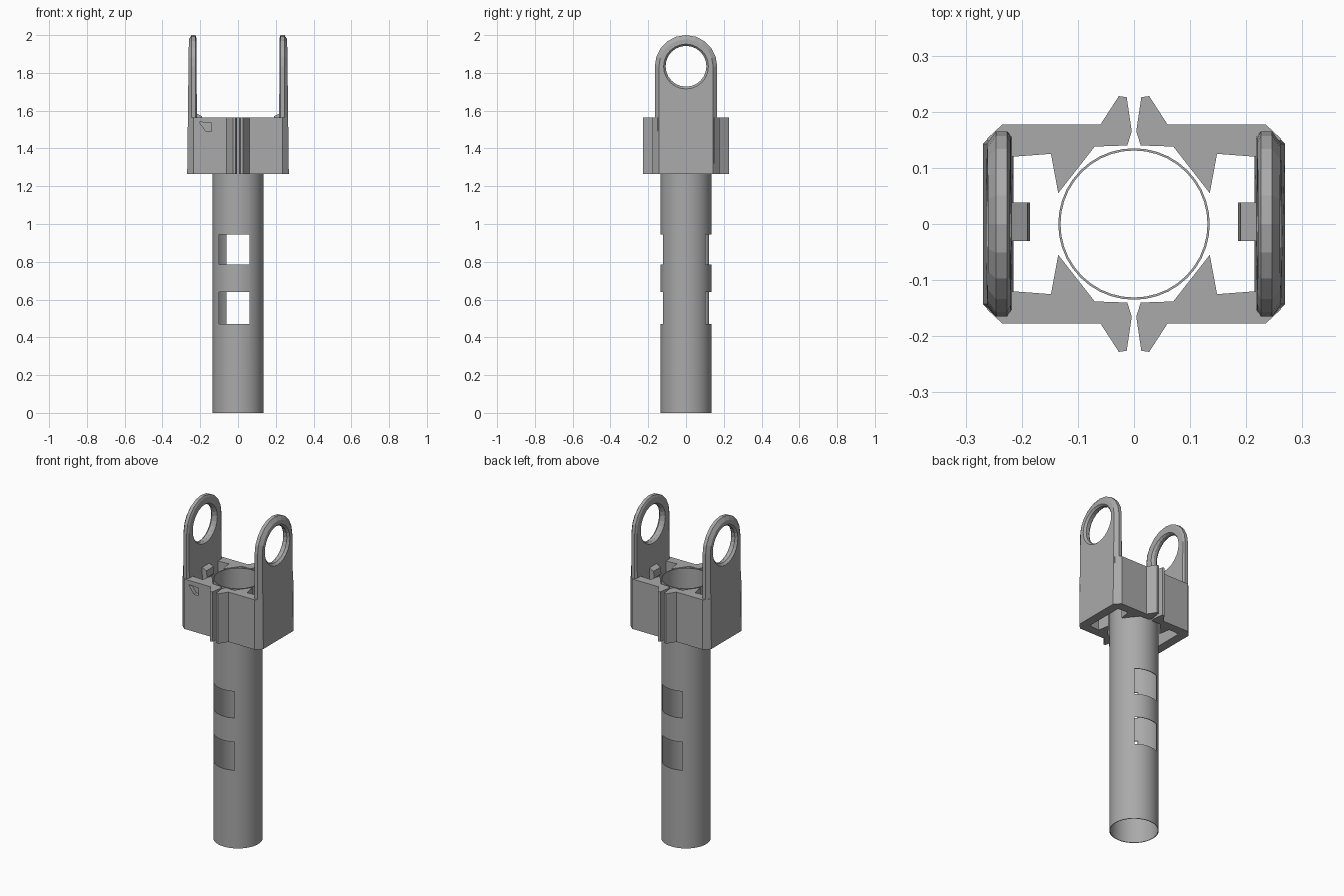
import bpy, bmesh, math
from mathutils import Vector

cube = bpy.data.objects.get("Cube")
if cube:
    bpy.data.objects.remove(cube)

grey = bpy.data.materials.new("metal grey")
grey.use_nodes = True
colour = (0.4, 0.4, 0.4, 1)
grey.diffuse_color = colour
grey.node_tree.nodes["Principled BSDF"].inputs["Base Color"].default_value = colour


def loft(name, rings, caps=True):
    """Skin a list of equal-length closed rings of points."""
    bm = bmesh.new()
    loops = [[bm.verts.new(p) for p in ring] for ring in rings]
    n = len(loops[0])
    for a, b in zip(loops, loops[1:]):
        for i in range(n):
            j = (i + 1) % n
            bm.faces.new((a[i], a[j], b[j], b[i]))
    if caps:
        bm.faces.new(loops[0][::-1])
        bm.faces.new(loops[-1])
    bmesh.ops.recalc_face_normals(bm, faces=bm.faces)
    mesh = bpy.data.meshes.new(name)
    bm.to_mesh(mesh)
    bm.free()
    mesh.materials.append(grey)
    obj = bpy.data.objects.new(name, mesh)
    bpy.context.collection.objects.link(obj)
    return obj


def box(name, lo, hi):
    corners = [(lo[0], lo[1]), (hi[0], lo[1]), (hi[0], hi[1]), (lo[0], hi[1])]
    return loft(name, [[(x, y, z) for x, y in corners] for z in (lo[2], hi[2])])


def cut(obj, cutter):
    """Subtract a helper solid, then discard it."""
    cutter.hide_render = True
    mod = obj.modifiers.new("cut", "BOOLEAN")
    mod.object, mod.operation, mod.solver = cutter, "DIFFERENCE", "EXACT"
    bpy.context.view_layer.objects.active = obj
    bpy.ops.object.modifier_apply(modifier=mod.name)
    bpy.data.objects.remove(cutter)


def circle(r, z, n=40):
    return [(r * math.cos(math.tau * i / n), r * math.sin(math.tau * i / n), z)
            for i in range(n)]


# Thin open tube with offset slots through front and back
BASE, RIM = 1.265, 1.565
tube = loft("tube", [circle(0.135, 0), circle(0.135, RIM), circle(0.131, RIM),
                     circle(0.131, 0), circle(0.135, 0)], caps=False)
bm = bmesh.new()
bm.from_mesh(tube.data)
bmesh.ops.remove_doubles(bm, verts=bm.verts, dist=1e-5)
bmesh.ops.recalc_face_normals(bm, faces=bm.faces)
bm.to_mesh(tube.data)
bm.free()
for low, high in ((0.47, 0.64), (0.785, 0.945)):
    cut(tube, box("slot_cutter", (-0.1, -0.2, low), (0.06, 0, high)))
    cut(tube, box("slot_cutter", (-0.06, 0, low), (0.085, 0.2, high)))
bpy.ops.object.select_all(action="DESELECT")
tube.select_set(True)
bpy.context.view_layer.objects.active = tube
bpy.ops.object.shade_smooth_by_angle(angle=math.radians(30))

# Clamp arm section: flange, outer wall, corner, and pointed web to the tube
ARM = [(0.004, 0.165), (0.013, 0.226), (0.027, 0.228), (0.06, 0.177),
       (0.235, 0.177), (0.262, 0.152), (0.255, 0.12), (0.215, 0.12),
       (0.148, 0.125), (0.135, 0.055), (0.07, 0.138), (0.012, 0.14)]

# Side plate outline: straight cheeks under a rounded head
HALF, EYE = 0.165, 1.835
OUTLINE = [(-HALF, BASE), (HALF, BASE)] + [
    (HALF * math.cos(math.pi * i / 10), EYE + HALF * math.sin(math.pi * i / 10))
    for i in range(11)]


def plate_ring(x, inset, lean):
    """Outline at depth x, drawn in at the edges and leaning inward with height."""
    k = 1 - inset / HALF
    ring = []
    for y, z in OUTLINE:
        up = EYE + (z - EYE) * k if z > EYE else z
        ring.append((x - lean * (z - BASE), y * k, up))
    return ring


for sx, side in ((1, "left"), (-1, "right")):
    for sy, end in ((-1, "front"), (1, "back")):
        arm = loft(f"clamp_arm_{end}_{side}",
                   [[(sx * x, sy * y, z) for x, y in ARM] for z in (BASE, RIM)])
        # Small triangular dent in one front wall
        if sx < 0 and sy < 0:
            dent = [(-0.205, 1.54), (-0.14, 1.535), (-0.14, 1.49), (-0.17, 1.49)]
            cut(arm, loft("dent_cutter", [[(x, y, z) for x, z in dent]
                                          for y in (-0.2, -0.155)]))

    # Fork plate with chamfered edges
    rings = [plate_ring(0.215, 0.012, -0.008), plate_ring(0.226, 0, 0),
             plate_ring(0.246, 0, 0), plate_ring(0.269, 0.022, 0.012)]
    plate = loft(f"fork_plate_{side}", [[(sx * x, y, z) for x, y, z in r] for r in rings])

    # Round eye with flared rims
    eye = [(0.2, 0.13), (0.232, 0.108), (0.25, 0.108), (0.28, 0.135)]
    cut(plate, loft("eye_cutter", [[(sx * x, a, EYE + b) for a, b, _ in circle(r, 0, 24)]
                                   for x, r in eye]))

    # Small lug on the inner face
    lug = [(0.22, 1.49), (0.185, 1.53), (0.19, 1.57), (0.22, 1.585)]
    loft(f"inner_lug_{side}", [[(sx * x, y, z) for x, z in lug] for y in (-0.03, 0.038)])
